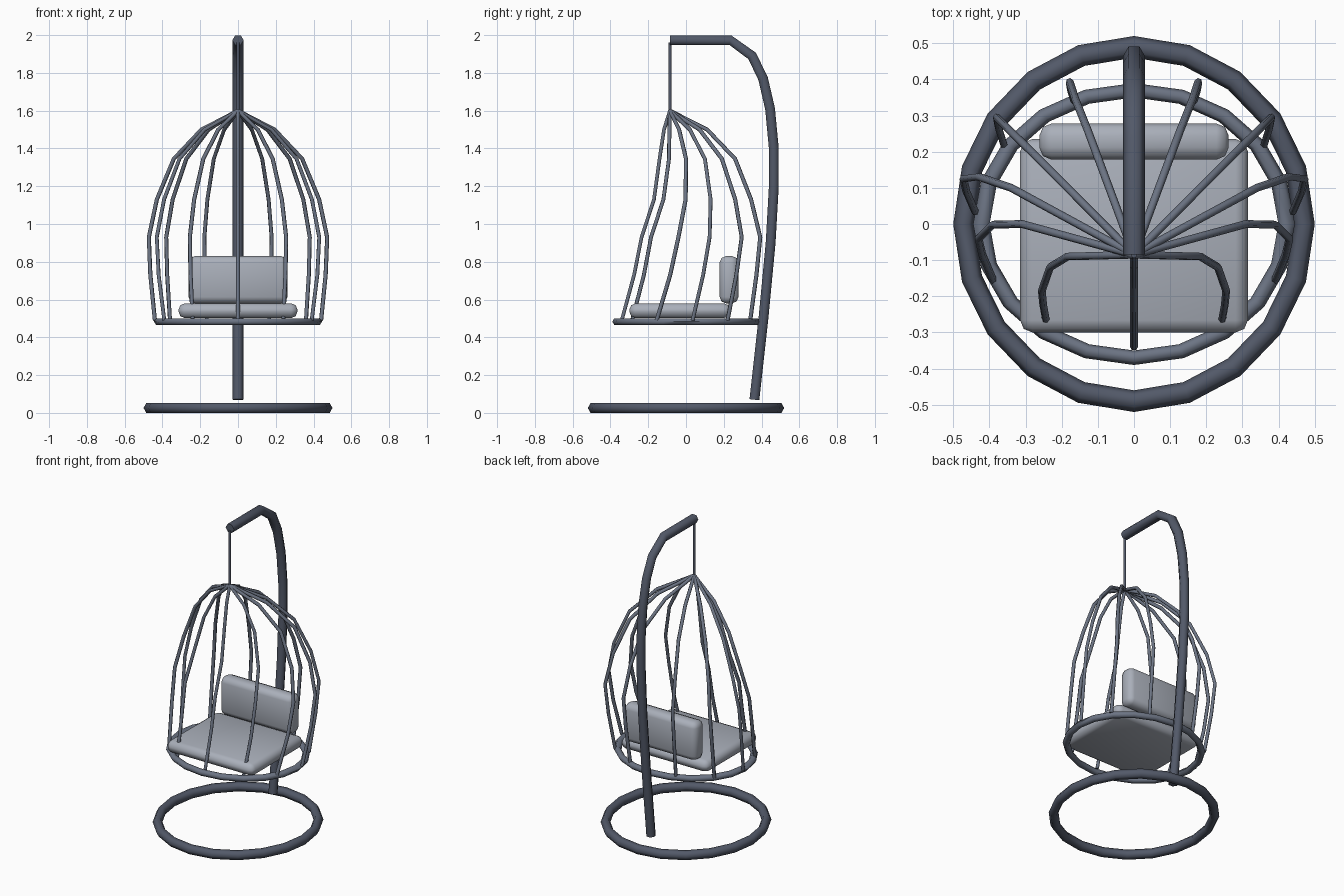
import bpy, math
from mathutils import Vector

if "Cube" in bpy.data.objects:
    bpy.data.objects.remove(bpy.data.objects["Cube"])


def material(name, rgb):
    m = bpy.data.materials.new(name)
    m.diffuse_color = (*rgb, 1)
    m.use_nodes = True
    m.node_tree.nodes["Principled BSDF"].inputs["Base Color"].default_value = m.diffuse_color
    return m


DARK = material("dark_frame", (0.085, 0.10, 0.14))
MID = material("basket_frame", (0.15, 0.175, 0.23))
LIGHT = material("cushion", (0.40, 0.43, 0.49))


def finish(ob, name, mat, angle):
    ob.name = name
    ob.data.materials.append(mat)
    bpy.ops.object.select_all(action='DESELECT')
    ob.select_set(True)
    bpy.context.view_layer.objects.active = ob
    bpy.ops.object.shade_smooth_by_angle(angle=math.radians(angle))


def tube(name, pts, radius, side, mat, n=6):
    """Capped hexagonal tube along a path."""
    pts = [Vector(p) for p in pts]
    verts, faces = [], []
    for i, p in enumerate(pts):
        a, b = pts[max(i - 1, 0)], pts[min(i + 1, len(pts) - 1)]
        t = (b - a).normalized()
        s = Vector(side)
        s = (s - t * s.dot(t)).normalized()
        u = t.cross(s)
        for k in range(n):
            w = 2 * math.pi * k / n
            verts.append(p + radius * (s * math.cos(w) + u * math.sin(w)))
    for i in range(len(pts) - 1):
        for k in range(n):
            j = (k + 1) % n
            faces.append((i * n + k, i * n + j, (i + 1) * n + j, (i + 1) * n + k))
    faces.append(tuple(reversed(range(n))))
    faces.append(tuple(range(len(verts) - n, len(verts))))
    me = bpy.data.meshes.new(name)
    me.from_pydata(verts, [], faces)
    ob = bpy.data.objects.new(name, me)
    bpy.context.collection.objects.link(ob)
    finish(ob, name, mat, 65)


def ring(name, rx, ry, minor, z, mat):
    bpy.ops.mesh.primitive_torus_add(major_radius=ry, minor_radius=minor,
                                     major_segments=20, minor_segments=6)
    ob = bpy.context.object
    for v in ob.data.vertices:
        v.co.x *= (rx + minor) / (ry + minor)
        v.co.z += z
    finish(ob, name, mat, 65)


def cushion(name, lo, hi, bevel):
    bpy.ops.mesh.primitive_cube_add(size=1)
    ob = bpy.context.object
    for v in ob.data.vertices:
        v.co = [l + (c + 0.5) * (h - l) for c, l, h in zip(v.co, lo, hi)]
    mod = ob.modifiers.new("soft_edges", 'BEVEL')
    mod.width, mod.segments = bevel, 2
    bpy.ops.object.modifier_apply(modifier=mod.name)
    finish(ob, name, LIGHT, 50)


# Stand: floor ring, curved post, hanging rod
ring("base_ring", 0.47, 0.49, 0.03, 0.026, DARK)
post = [(0.362, 0.07), (0.41, 0.5), (0.448, 0.9), (0.465, 1.2), (0.465, 1.4),
        (0.445, 1.61), (0.408, 1.77), (0.35, 1.89), (0.235, 1.973), (-0.085, 1.973)]
tube("post", [(0, y, z) for y, z in post], 0.03, (1, 0, 0), DARK)
tube("hanging_rod", [(0, -0.085, 1.96), (0, -0.085, 1.59)], 0.009, (1, 0, 0), DARK)

# Basket: seat ring and bulging ribs
ring("seat_ring", 0.425, 0.37, 0.02, 0.483, MID)
TOP_Y = -0.085
# bulge x, shoulder y, bulge y, foot x, foot y
RIBS = [(0.0, -0.14, -0.235, 0.0, -0.34),
        (0.255, -0.09, -0.185, 0.24, -0.285),
        (0.43, 0.0, -0.04, 0.39, -0.155),
        (0.472, 0.10, 0.125, 0.44, 0.035),
        (0.38, 0.19, 0.295, 0.36, 0.22),
        (0.178, 0.26, 0.393, 0.165, 0.34)]
for i, (bx, ym, yb, ex, ey) in enumerate(RIBS):
    path = [(0, TOP_Y, 1.6),
            (0.41 * bx, TOP_Y + 0.57 * (ym - TOP_Y), 1.5),
            (0.72 * bx, ym, 1.345),
            (0.91 * bx, (ym + yb) / 2 + 0.018, 1.13),
            (bx, yb, 0.93),
            (bx + 0.25 * (ex - bx), yb + 0.38 * (ey - yb), 0.73),
            (ex, ey, 0.49)]
    side = (-(yb - TOP_Y), bx, 0)
    for s in ((1,) if bx == 0 else (1, -1)):
        tube(f"rib_{i}_{'right' if s > 0 else 'left'}",
             [(s * x, y, z) for x, y, z in path], 0.011,
             (side[0], s * side[1], 0), MID)

# Cushions
cushion("seat_cushion", (-0.315, -0.3, 0.502), (0.315, 0.235, 0.58), 0.034)
cushion("back_cushion", (-0.262, 0.178, 0.58), (0.262, 0.278, 0.83), 0.034)
